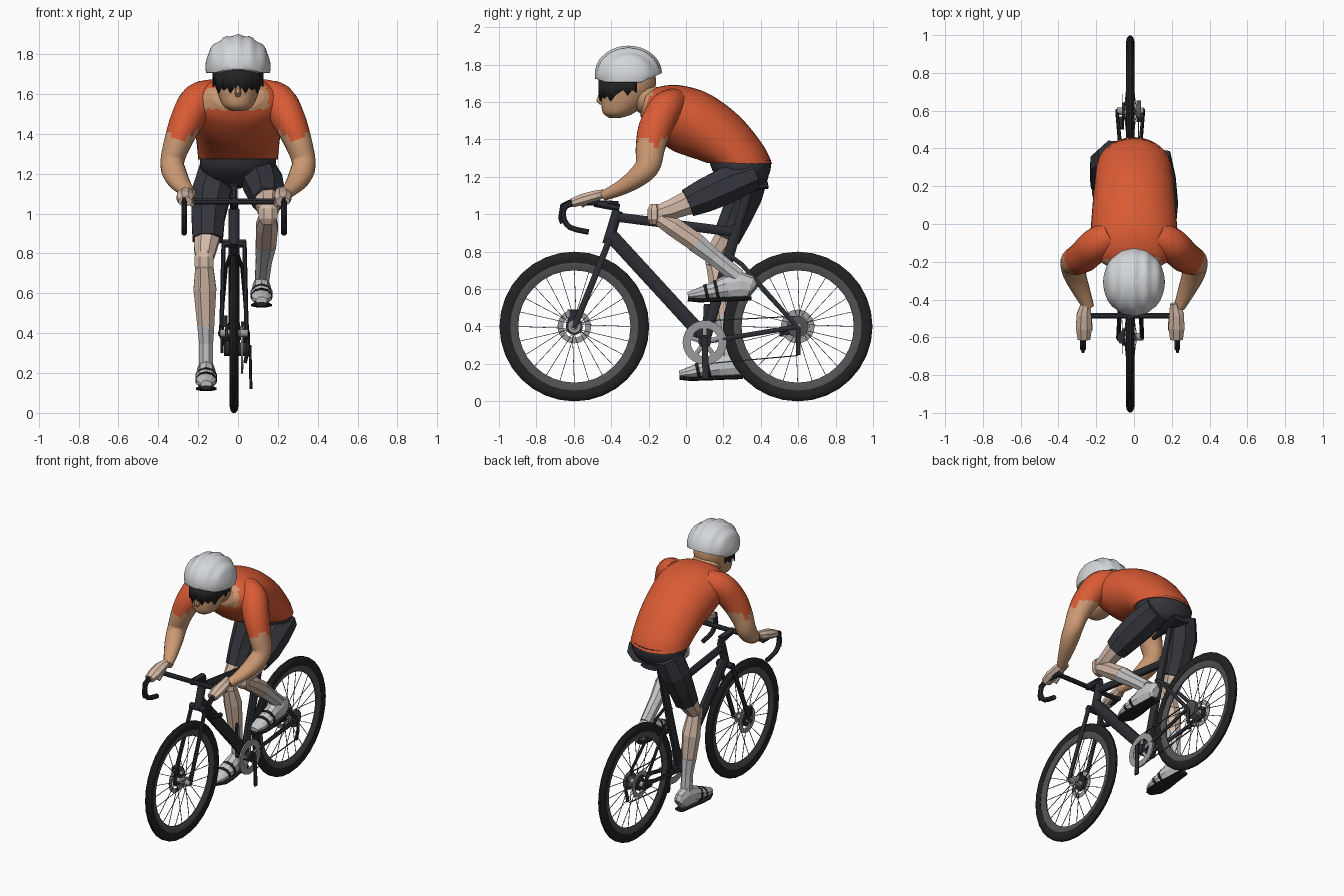
import bpy, bmesh, math
from mathutils import Vector

BX = -0.02  # the bicycle's centre plane


def material(name, r, g, b):
    m = bpy.data.materials.new(name)
    m.diffuse_color = (r, g, b, 1)
    return m


ORANGE = material("jersey orange", 0.70, 0.105, 0.035)
SKIN = material("tanned skin", 0.60, 0.32, 0.17)
PALE = material("pale skin", 0.66, 0.49, 0.39)
SHORTS = material("shorts charcoal", 0.035, 0.037, 0.045)
FRAME = material("frame black", 0.025, 0.027, 0.033)
TYRE = material("tyre black", 0.016, 0.016, 0.017)
RIM = material("rim grey", 0.085, 0.085, 0.09)
WHITE = material("helmet white", 0.66, 0.68, 0.70)
SHOE = material("sock and shoe grey", 0.56, 0.57, 0.58)
METAL = material("metal grey", 0.33, 0.33, 0.34)


def finish(name, bm, mats, rule=None, smooth=True):
    bmesh.ops.recalc_face_normals(bm, faces=bm.faces)
    me = bpy.data.meshes.new(name)
    if rule:
        for f in bm.faces:
            f.material_index = rule(f.calc_center_median())
    bm.to_mesh(me)
    bm.free()
    for m in mats:
        me.materials.append(m)
    if smooth:
        me.shade_smooth()
        me.set_sharp_from_angle(angle=math.radians(42))
    ob = bpy.data.objects.new(name, me)
    bpy.context.collection.objects.link(ob)
    return ob


def add_loft(bm, rings, cap=True, loop=False):
    vs = [[bm.verts.new(p) for p in r] for r in rings]
    n = len(vs[0])
    pairs = list(zip(vs, vs[1:])) + ([(vs[-1], vs[0])] if loop else [])
    for a, b in pairs:
        for i in range(n):
            bm.faces.new((a[i], a[(i + 1) % n], b[(i + 1) % n], b[i]))
    if cap and not loop:
        bm.faces.new(vs[0])
        bm.faces.new(vs[-1])


def dense(pts, k=5):
    """Catmull-Rom interpolation of control tuples."""
    out, p = [], [pts[0]] + list(pts) + [pts[-1]]
    for i in range(1, len(p) - 2):
        for j in range(k):
            t = j / k
            out.append(tuple(0.5 * (2 * b + (c - a) * t + (2 * a - 5 * b + 4 * c - d) * t * t
                                    + (3 * b - a - 3 * c + d) * t ** 3)
                             for a, b, c, d in zip(p[i - 1], p[i], p[i + 1], p[i + 2])))
    return out + [tuple(pts[-1])]


def path_rings(pts, sides):
    """Elliptical rings around a path of (x, y, z, half width, half depth)."""
    rings, c = [], [Vector(p[:3]) for p in pts]
    for i, p in enumerate(pts):
        t = (c[min(i + 1, len(c) - 1)] - c[max(i - 1, 0)]).normalized()
        ref = Vector((0, 1, 0)) if abs(t.x) > 0.9 else Vector((1, 0, 0))
        u = (ref - t * ref.dot(t)).normalized()
        v = t.cross(u)
        rings.append([c[i] + u * p[3] * math.cos(a) + v * p[-1] * math.sin(a)
                      for a in [2 * math.pi * (j + .5) / sides for j in range(sides)]])
    return rings


def limb(name, pts, mats, sides=10, rule=None, smooth=True):
    bm = bmesh.new()
    add_loft(bm, path_rings(pts, sides))
    return finish(name, bm, mats, rule, smooth)


def tube(name, pts, r, mat=FRAME, sides=8, rd=None):
    return limb(name, [(x + BX, y, z, r, rd or r) for x, y, z in pts], [mat], sides)


def body(name, prof, mats, sides=24, rule=None):
    """Loft from (back y, back z, front y, front z, half width) sections."""
    rings = []
    for by, bz, fy, fz, w in dense(prof):
        rings.append([(w * math.sin(a), (by + fy) / 2 + (by - fy) / 2 * math.cos(a),
                       (bz + fz) / 2 + (bz - fz) / 2 * math.cos(a))
                      for a in [2 * math.pi * j / sides for j in range(sides)]])
    bm = bmesh.new()
    add_loft(bm, rings)
    return finish(name, bm, mats, rule)


def lathe(name, prof, y, z, mat, segs=32):
    """Closed (radius, x) profile turned round a sideways axle."""
    bm = bmesh.new()
    add_loft(bm, [[(BX + x, y + r * math.cos(a), z + r * math.sin(a)) for r, x in prof]
                  for a in [2 * math.pi * i / segs for i in range(segs)]], loop=True)
    return finish(name, bm, [mat])


def ring(name, r0, r1, x0, x1, y, z, mat, segs=24):
    return lathe(name, [(r0, x0), (r1, x0), (r1, x1), (r0, x1)], y, z, mat, segs)


# Wheels
for tag, wy in (("front", -0.597), ("rear", 0.597)):
    lathe(tag + "_tyre", [(0.4, 0.006), (0.39, 0.017), (0.368, 0.022), (0.342, 0.016),
                          (0.342, -0.016), (0.368, -0.022), (0.39, -0.017), (0.4, -0.006)], wy, 0.4, TYRE)
    lathe(tag + "_rim", [(0.348, 0.014), (0.325, 0.014), (0.3, 0.004),
                         (0.3, -0.004), (0.325, -0.014), (0.348, -0.014)], wy, 0.4, RIM)
    bm = bmesh.new()
    for i in range(24):
        a = 2 * math.pi * i / 24
        b = a + (0.35 if i % 4 < 2 else -0.35)
        s = 0.03 if i % 2 else -0.03
        add_loft(bm, path_rings([(BX + s, wy + .03 * math.cos(b), .4 + .03 * math.sin(b), .0022, .0022),
                                 (BX, wy + .305 * math.cos(a), .4 + .305 * math.sin(a), .0022, .0022)], 4))
    finish(tag + "_spokes", bm, [RIM], smooth=False)
    tube(tag + "_hub", [(-0.07, wy, 0.4), (0.07, wy, 0.4)], 0.02, METAL, 12)
    ring(tag + "_brake_disc", 0.06, 0.09, -0.042, -0.038, wy, 0.4, METAL)
    ring(tag + "_disc_carrier", 0.015, 0.045, -0.044, -0.03, wy, 0.4, FRAME)
    ring(tag + "_flange", 0.015, 0.035, 0.028, 0.034, wy, 0.4, METAL)
tube("front_caliper", [(-0.05, -0.6, 0.43), (-0.05, -0.6, 0.49)], 0.018, rd=0.035)
tube("rear_caliper", [(-0.05, 0.5, 0.37), (-0.05, 0.57, 0.37)], 0.018, rd=0.025)

# Frame
tube("head_tube", [(0, -0.365, 1.02), (0, -0.42, 0.84)], 0.028, sides=10)
tube("top_tube", [(0, -0.37, 0.985), (0, 0.26, 0.905)], 0.024, rd=0.027)
tube("down_tube", [(0, -0.40, 0.885), (0, 0.1, 0.34)], 0.03, rd=0.041)
tube("seat_tube", [(0, 0.1, 0.32), (0, 0.275, 0.94)], 0.026, rd=0.031)
tube("seat_post", [(0, 0.265, 0.9), (0, 0.335, 1.13)], 0.018, rd=0.024)
tube("bottom_bracket", [(-0.05, 0.1, 0.32), (0.06, 0.1, 0.32)], 0.035, sides=12)
tube("fork_crown", [(-0.06, -0.415, 0.85), (0.06, -0.415, 0.85)], 0.022)
for s in (-1, 1):
    tube("fork_leg", [(s * .052, -0.41, 0.86), (s * .057, -0.49, 0.66), (s * .063, -0.6, 0.39)], 0.012, rd=0.018)
    tube("chain_stay", [(s * .03, 0.11, 0.32), (s * .045, 0.3, 0.35), (s * .07, 0.6, 0.4)], 0.01, rd=0.014)
    tube("seat_stay", [(s * .02, 0.22, 0.79), (s * .04, 0.3, 0.73), (s * .07, 0.6, 0.39)], 0.009, rd=0.013)

# Saddle
limb("saddle", [(BX, 0.17, 1.13, .016, .014), (BX, 0.25, 1.14, .025, .018),
                (BX, 0.36, 1.145, .06, .022), (BX, 0.44, 1.155, .07, .018)], [FRAME])

# Handlebar, drops and brake levers
tube("stem", [(0, -0.355, 1.035), (0, -0.49, 1.06)], 0.022)
tube("handlebar", [(-0.25, -0.485, 1.06), (0.25, -0.485, 1.06)], 0.016)
tube("stem_extension", [(0, -0.5, 1.065), (0, -0.36, 1.06)], 0.022, rd=0.012)
for s in (-1, 1):
    x = s * 0.25
    drop = dense([(x, -0.47, 1.06), (x, -0.58, 1.06), (x, -0.645, 1.04),
                  (x, -0.655, 0.985), (x, -0.62, 0.93), (x, -0.52, 0.905)], 3)
    tube("handlebar_drop", drop, 0.016)
    tube("brake_lever", [(x, -0.6, 1.08), (x, -0.665, 1.05), (x, -0.675, 0.98), (x, -0.665, 0.95)], 0.009)

# Drivetrain
ring("chainring", 0.075, 0.118, 0.036, 0.046, 0.1, 0.315, METAL)
for i in range(5):
    a = i * 2 * math.pi / 5 + 0.3
    tube("chainring_arm", [(0.041, 0.1, 0.315), (0.041, 0.1 + .09 * math.cos(a), 0.315 + .09 * math.sin(a))],
         0.005, METAL, 6, 0.012)
tube("right_crank", [(0.08, 0.1, 0.34), (0.085, 0.105, 0.12)], 0.008, rd=0.018)
tube("left_crank", [(-0.06, 0.1, 0.3), (-0.065, 0.11, 0.52)], 0.008, rd=0.016)
tube("upper_chain", [(0.042, 0.1, 0.43), (0.045, 0.6, 0.455)], 0.004, RIM, 4)
tube("lower_chain", [(0.042, 0.1, 0.2), (0.045, 0.6, 0.245)], 0.004, RIM, 4)
ring("cassette", 0.02, 0.058, 0.034, 0.056, 0.597, 0.4, RIM)
tube("derailleur", [(0.07, 0.6, 0.4), (0.07, 0.6, 0.32), (0.055, 0.6, 0.25)], 0.01, rd=0.014)

# Jersey torso, with a skin-coloured neckline
body("jersey_torso", [(.46, 1.27, .11, 1.275, .20), (.415, 1.365, .07, 1.29, .205), (.29, 1.52, .01, 1.31, .215),
                      (.13, 1.64, -.07, 1.34, .225), (-.02, 1.688, -.14, 1.39, .23),
                      (-.13, 1.685, -.21, 1.46, .205), (-.21, 1.655, -.245, 1.53, .13)],
     [ORANGE, SKIN], 32, lambda c: int(c.y < -0.195 + 0.018 * math.sin(70 * c.x) and c.z > 1.52))
body("shorts_hips", [(.455, 1.29, .12, 1.30, .19), (.45, 1.23, .15, 1.22, .185),
                     (.42, 1.17, .22, 1.16, .14), (.37, 1.14, .28, 1.13, .07)], [SHORTS])

# Arms and hands
for s in (-1, 1):
    arm = [(.12, -.06, 1.59, .08, .085), (.20, -.11, 1.565, .09, .09), (.26, -.165, 1.46, .083, .09),
           (.302, -.19, 1.36, .07, .08), (.33, -.205, 1.26, .06, .068), (.315, -.265, 1.195, .06, .055),
           (.28, -.35, 1.14, .047, .04), (.24, -.44, 1.10, .03, .028)]
    limb("arm", dense([(s * a, b, c, d, e) for a, b, c, d, e in arm]), [ORANGE, SKIN], 16,
         lambda c: int(c.z < 1.39 + 0.03 * math.sin(55 * c.y + 1)))
    hx = s * 0.245 + BX
    limb("hand", [(hx - s * .01, -.42, 1.115, .026, .022), (hx, -.48, 1.1, .042, .03), (hx, -.55, 1.08, .046, .033),
                  (hx, -.61, 1.06, .036, .026)], [PALE], 8, smooth=False)
    limb("thumb", [(hx - s * .03, -.49, 1.09, .014, .014), (hx - s * .035, -.56, 1.045, .012, .012)],
         [PALE], 6, smooth=False)

# Neck, head and nose
limb("neck", dense([(0, -.12, 1.58, .12, .09), (0, -.2, 1.61, .10, .085), (0, -.28, 1.67, .09, .085)]), [SKIN], 16)
body("head", [(-.35, 1.515, -.41, 1.515, .03), (-.28, 1.54, -.445, 1.545, .075), (-.20, 1.61, -.455, 1.62, .105),
              (-.16, 1.70, -.455, 1.70, .12), (-.18, 1.80, -.43, 1.80, .11)], [SKIN])
limb("nose", [(0, -.45, 1.66, .012, .012), (0, -.46, 1.605, .018, .022), (0, -.45, 1.59, .012, .01)], [SKIN], 8)

# Wraparound glasses with a jagged lower edge
bm = bmesh.new()
cols = []
for i in range(25):
    a = math.radians(-105 + 210 * i / 24)
    x, y = 0.128 * math.sin(a), -0.305 - 0.163 * math.cos(a)
    low = 1.605 + 0.03 * (i % 2) + (0.03 if abs(a) > 1.2 else 0) + (0.015 if i % 4 == 0 else 0)
    cols.append([bm.verts.new((x, y, z)) for z in (1.725, low)])
for a, b in zip(cols, cols[1:]):
    bm.faces.new((a[0], b[0], b[1], a[1]))
g = finish("glasses", bm, [TYRE])
g.modifiers.new("thickness", 'SOLIDIFY').thickness = 0.008

# Ridged helmet
bm = bmesh.new()
bmesh.ops.create_uvsphere(bm, u_segments=48, v_segments=28, radius=1)
for v in bm.verts:
    p = v.co.copy()
    k = 1 + 0.028 * math.cos(5.2 * math.pi * p.x) * max(0, min(1, 0.3 + p.z * 1.3)) - 0.02
    y = -0.308 + 0.182 * p.y * k
    floor = 1.705 + max(0, y + 0.24) * 0.45 + max(0, -0.42 - y) * 0.3
    v.co = (0.168 * p.x * k, y, max(1.742 + 0.158 * p.z * k, floor))
finish("helmet", bm, [WHITE])


# Faceted legs: thigh (shorts then skin), knee, shin (skin then sock), shoe
def leg(tag, thigh, bare, knee, shin, sock, fx, dy, dz):
    limb(tag + "_thigh_shorts", thigh, [SHORTS], 8, smooth=False)
    limb(tag + "_lower_thigh", bare, [PALE], 8, smooth=False)
    kx, ky, kz = knee
    limb(tag + "_knee", [(kx, ky, kz - .055, .03, .022), (kx, ky, kz - .025, .052, .04),
                         (kx, ky, kz + .025, .052, .04), (kx, ky, kz + .055, .03, .022)], [PALE], 8, smooth=False)
    limb(tag + "_shin", shin, [PALE], 8, smooth=False)
    limb(tag + "_sock", sock, [SHOE], 8, smooth=False)
    shoe = [(.01, .565, .028, .018), (.06, .573, .05, .03), (.14, .59, .056, .045), (.22, .61, .05, .065),
            (.29, .622, .046, .075), (.345, .61, .038, .06), (.36, .60, .025, .035)]
    limb(tag + "_shoe", [(fx, y + dy, z + dz, w, h) for y, z, w, h in shoe], [SHOE], 10, smooth=False)
    limb(tag + "_sole", [(fx, y + dy, z + dz, w, .012) for y, z, w in
                         ((.01, .546, .03), (.07, .54, .056), (.15, .542, .056), (.24, .546, .045), (.35, .55, .035))],
         [TYRE], 8, smooth=False)
    for y, z, w, h in ((.10, .582, .055, .041), (.155, .593, .057, .052)):
        limb(tag + "_strap", [(fx, y + dy, z + dz, w, h), (fx, y + dy + .018, z + dz + .004, w, h + .003)],
             [TYRE], 10, smooth=False)


leg("right",
    [(.10, .36, 1.21, .10, .085), (.125, .22, 1.155, .105, .105), (.145, .10, 1.10, .095, .097),
     (.15, .01, 1.06, .08, .082)],
    [(.15, .03, 1.07, .07, .072), (.15, -.08, 1.025, .057, .058), (.15, -.17, 1.0, .042, .042)],
    (.15, -.17, 1.0),
    [(.15, -.17, .995, .042, .04), (.145, -.07, .935, .06, .055), (.14, .06, .845, .055, .055)],
    [(.14, .05, .85, .056, .057), (.13, .15, .77, .044, .046), (.12, .28, .665, .038, .045)],
    .118, 0, 0)
leg("left",
    [(-.10, .35, 1.22, .10, .10), (-.135, .315, 1.10, .105, .10), (-.15, .265, .98, .09, .09),
     (-.152, .215, .87, .082, .08)],
    [(-.152, .23, .90, .072, .07), (-.165, .18, .82, .06, .06), (-.17, .145, .76, .045, .045)],
    (-.17, .14, .76),
    [(-.17, .145, .76, .046, .045), (-.166, .18, .62, .062, .06), (-.162, .20, .44, .046, .05)],
    [(-.162, .20, .46, .048, .052), (-.16, .215, .35, .038, .042), (-.16, .225, .23, .038, .045)],
    -.16, -.045, -.42)
